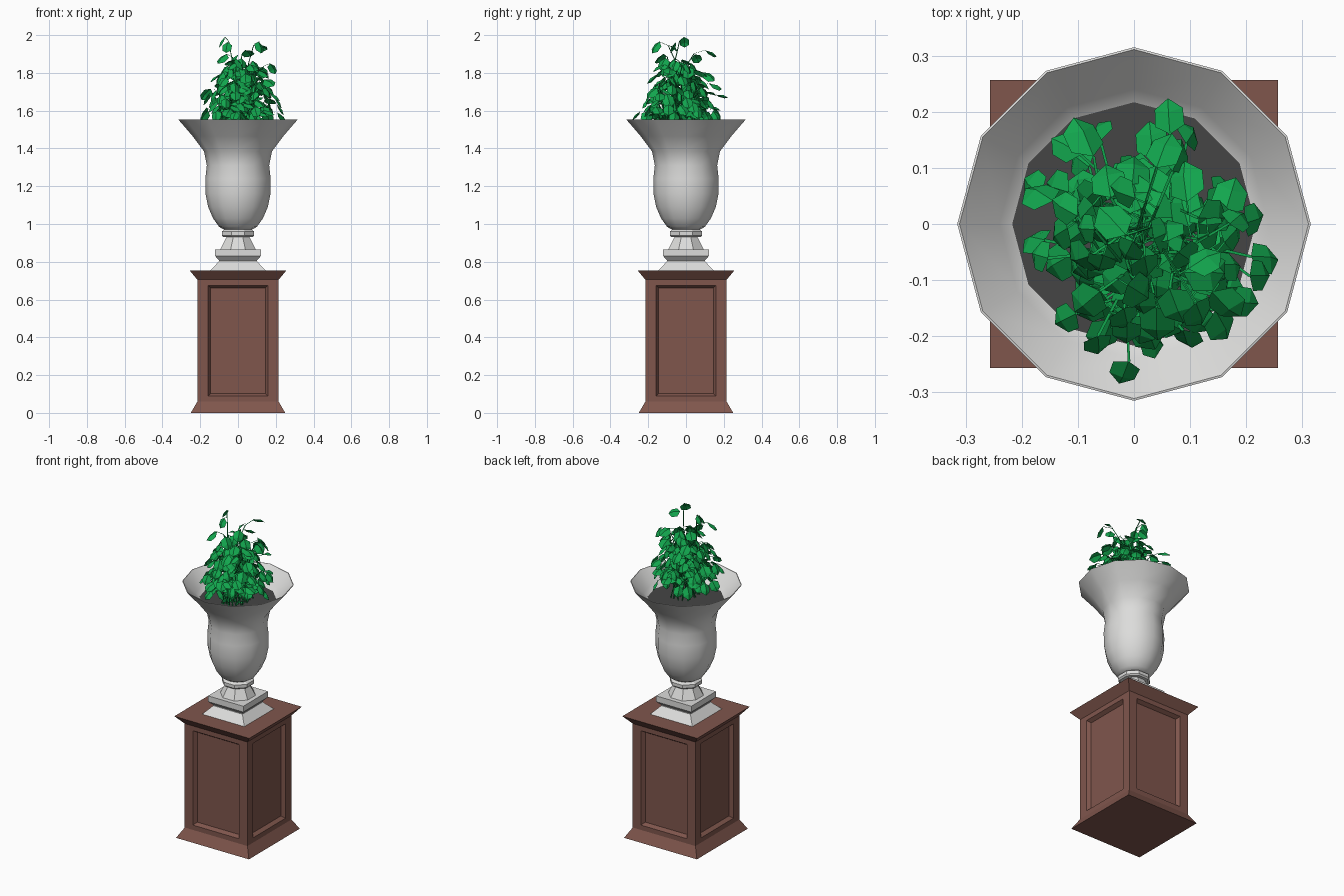
import bpy, bmesh, math, random
from mathutils import Vector

if "Cube" in bpy.data.objects:
    bpy.data.objects.remove(bpy.data.objects["Cube"])

random.seed(7)


def material(name, rgb):
    m = bpy.data.materials.new(name)
    m.diffuse_color = (*rgb, 1)
    m.use_nodes = True
    m.node_tree.nodes["Principled BSDF"].inputs["Base Color"].default_value = m.diffuse_color
    return m


BROWN = material("brown_wood", (0.215, 0.093, 0.073))
STONE = material("pale_stone", (0.72, 0.72, 0.71))
SOIL = material("dark_soil", (0.06, 0.06, 0.06))
GREEN = material("leaf_green", (0.006, 0.38, 0.075))


def finish(bm, name, mat, smooth=False):
    me = bpy.data.meshes.new(name)
    bm.to_mesh(me)
    bm.free()
    me.materials.append(mat)
    ob = bpy.data.objects.new(name, me)
    bpy.context.collection.objects.link(ob)
    if smooth:
        me.polygons.foreach_set("use_smooth", [True] * len(me.polygons))
        me.set_sharp_from_angle(angle=math.radians(60))
    return ob


def loft(profile, sides, flat_front=True):
    """Stack of regular polygons; profile = (half width, z) pairs."""
    bm = bmesh.new()
    half = math.pi / sides
    k, a0 = (1 / math.cos(half), half) if flat_front else (1, 0)
    rings = [[bm.verts.new((r * k * math.cos(a0 + 2 * half * i),
                            r * k * math.sin(a0 + 2 * half * i), z))
              for i in range(sides)] for r, z in profile]
    for lo, hi in zip(rings, rings[1:]):
        for i in range(sides):
            j = (i + 1) % sides
            bm.faces.new((lo[i], lo[j], hi[j], hi[i]))
    bm.faces.new(rings[0][::-1])
    bm.faces.new(rings[-1])
    bm.normal_update()
    return bm


# Pedestal with a recessed panel on each side
bm = loft([(0.25, 0), (0.215, 0.06), (0.215, 0.705), (0.257, 0.755)], 4)
panels = [f for f in bm.faces
          if abs(f.normal.z) < 0.01 and f.calc_area() > 0.1]
bmesh.ops.inset_individual(bm, faces=panels, thickness=0.042)
for f in panels:
    side = f.normal.cross(Vector((0, 0, 1)))
    for v in f.verts:
        v.co -= side * (v.co.dot(side) * (1 - 0.148 / 0.173))
bmesh.ops.inset_individual(bm, faces=panels, thickness=0.02, depth=-0.022)
finish(bm, "pedestal", BROWN)

# Urn foot: square steps, then octagonal stem and collar
finish(loft([(0.147, 0.753), (0.1, 0.803), (0.1, 0.808), (0.121, 0.83),
             (0.121, 0.866)], 4), "urn_foot", STONE)
finish(loft([(0.094, 0.866), (0.06, 0.932), (0.078, 0.932), (0.086, 0.94),
             (0.086, 0.96), (0.07, 0.972)], 8), "urn_stem", STONE)

# Urn bowl, outside up to the rim and back down inside
finish(loft([(0.07, 0.968), (0.1, 0.985), (0.132, 1.03), (0.158, 1.09),
             (0.172, 1.16), (0.173, 1.24), (0.165, 1.31), (0.18, 1.385),
             (0.24, 1.465), (0.315, 1.552), (0.311, 1.553), (0.24, 1.48),
             (0.2, 1.44)], 12, False), "urn_bowl", STONE, True)
finish(loft([(0.2, 1.45), (0.217, 1.458)], 12, False), "soil", SOIL)


# Plant: arching stems with folded leaves
stems, leaves = bmesh.new(), bmesh.new()


def tube(points, r):
    rings = [[stems.verts.new(p + Vector((r * math.cos(a), r * math.sin(a), 0)))
              for a in (0, 2.094, 4.189)] for p in points]
    for lo, hi in zip(rings, rings[1:]):
        for i in range(3):
            j = (i + 1) % 3
            stems.faces.new((lo[i], lo[j], hi[j], hi[i]))


def leaf(base, along, up, size):
    along = along.normalized()
    side = along.cross(up).normalized()
    up = side.cross(along)

    def vert(u, w, h):
        return leaves.verts.new(base + (along * u + side * w + up * h) * size)
    root, mid, tip = vert(0, 0, 0), vert(0.6, 0, 0.05), vert(1, 0, -0.12)
    for s in (-1, 1):
        a, b = vert(0.25, 0.4 * s, -0.1), vert(0.72, 0.38 * s, -0.16)
        for loop in ((root, a, b, mid), (mid, b, tip)):
            leaves.faces.new(loop if s < 0 else loop[::-1])


def stem(end, count):
    base = Vector((0.02 + random.uniform(-.06, .06),
                   -0.03 + random.uniform(-.09, .08), 1.455))
    ctrl = base.lerp(end, 0.4)
    ctrl.z = end.z + 0.03

    def at(t):
        return base * (1 - t) ** 2 + ctrl * (2 * t * (1 - t)) + end * t * t
    tube([at(i / 4) for i in range(5)], 0.003)
    for k in range(count):
        p = at(1 - 0.27 * k)
        turn = random.uniform(-0.5, 0.5) + (0, 1.5, -1.5)[k]
        a = math.atan2(end.y + 0.03, end.x - 0.015) + turn
        out = Vector((math.cos(a), math.sin(a), 0))
        q = p + out * (0.02 if k else 0.0)
        if k:
            tube([p, q], 0.002)
        drop = random.uniform(-1.5, -0.1)
        tilt = Vector((random.uniform(-.5, .5), random.uniform(-.5, .5), 0.8))
        leaf(q, out + Vector((0, 0, drop)), tilt + out * 0.6,
             random.uniform(0.062, 0.082))


# Tall shoots, then a dome of foliage
for end in ((-0.07, -0.01, 1.99), (0.11, -0.14, 1.965), (0.04, 0.1, 1.92),
            (-0.06, -0.12, 1.9), (0.17, 0.0, 1.85)):
    stem(Vector(end), 2)
N = 58
for i in range(N):
    h = ((i + 0.5) / N) ** 1.3
    r = math.sqrt(1 - h * h) * random.uniform(0.6, 1.0)
    a = i * 2.39996 + random.uniform(-0.3, 0.3)
    stem(Vector((0.015 + 0.205 * r * math.cos(a),
                 -0.035 + 0.215 * r * math.sin(a), 1.59 + 0.29 * h)), 3)
for v in leaves.verts:
    v.co.z = min(max(v.co.z, 1.515), 2.0)
finish(stems, "plant_stems", GREEN)
finish(leaves, "plant_leaves", GREEN)
